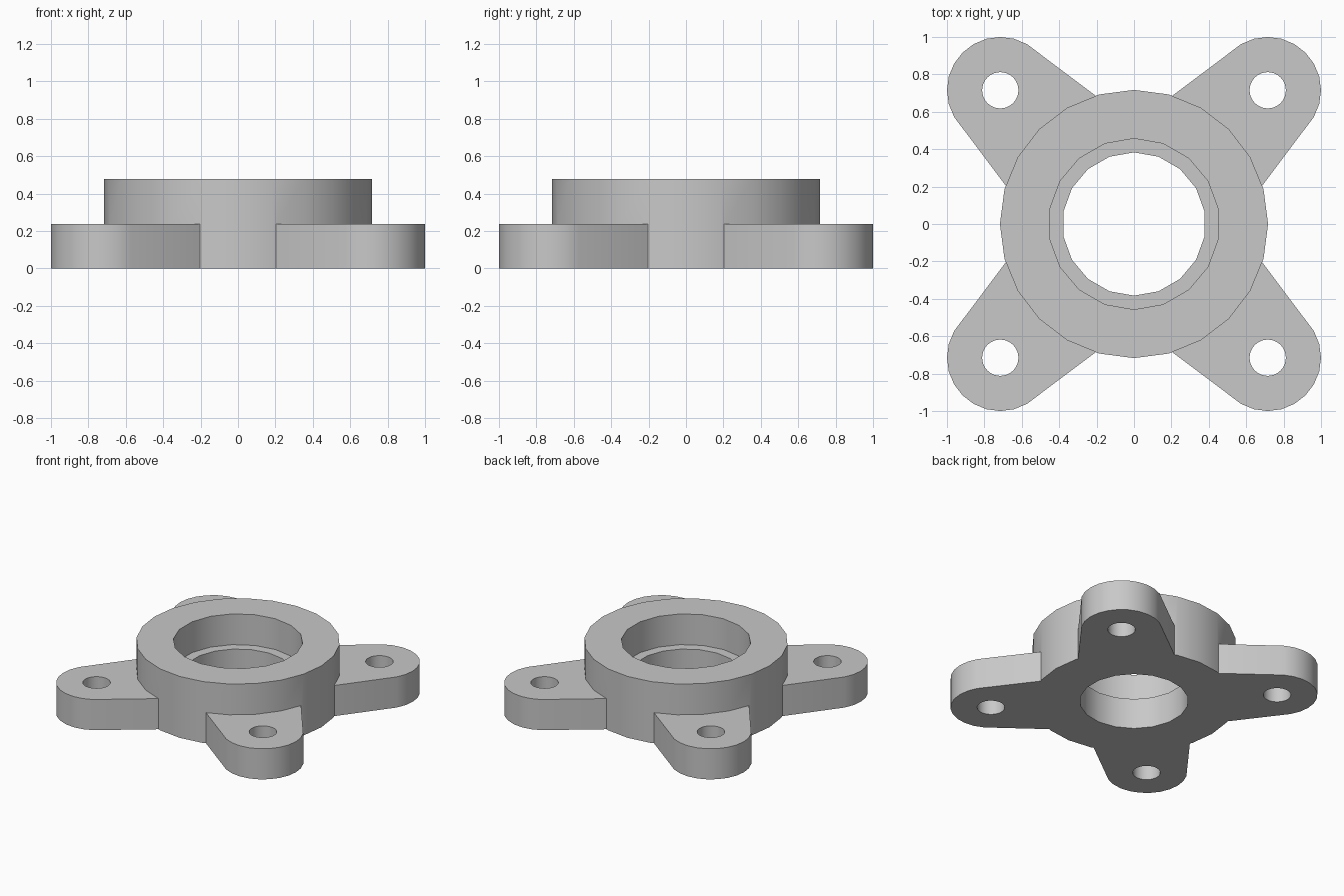
import bpy, bmesh, math
from mathutils import Matrix

if "Cube" in bpy.data.objects:
    bpy.data.objects.remove(bpy.data.objects["Cube"], do_unlink=True)

LUG_TOP, RING_TOP = 0.238, 0.477
LUG_CENTRE = 0.715 * math.sqrt(2)
LUG_RADIUS = 0.285

grey = bpy.data.materials.new("cast_grey")
grey.use_nodes = True
colour = (0.58, 0.58, 0.58, 1)
grey.diffuse_color = colour
grey.node_tree.nodes["Principled BSDF"].inputs["Base Color"].default_value = colour


def circle(radius, sides, x=0):
    """Outline with its first corner at the back (+y)."""
    steps = [math.pi / 2 + math.tau * i / sides for i in range(sides)]
    return [(x + radius * math.cos(a), radius * math.sin(a)) for a in steps]


def prism(name, outline, low, high, turn=0):
    """Extrude a flat outline between two heights, turned about z."""
    bm = bmesh.new()
    face = bm.faces.new([bm.verts.new((x, y, low)) for x, y in outline])
    top = bmesh.ops.extrude_face_region(bm, geom=[face])["geom"]
    bmesh.ops.translate(bm, vec=(0, 0, high - low),
                        verts=[v for v in top if isinstance(v, bmesh.types.BMVert)])
    bmesh.ops.recalc_face_normals(bm, faces=bm.faces)
    bm.transform(Matrix.Rotation(turn, 4, "Z"))
    mesh = bpy.data.meshes.new(name)
    bm.to_mesh(mesh)
    bm.free()
    mesh.materials.append(grey)
    obj = bpy.data.objects.new(name, mesh)
    bpy.context.collection.objects.link(obj)
    return obj


def combine(body, tool, operation):
    """Apply a boolean and drop the tool."""
    tool.hide_render = True
    mod = body.modifiers.new(operation.lower(), "BOOLEAN")
    mod.operation, mod.object, mod.solver = operation, tool, "EXACT"
    bpy.context.view_layer.objects.active = body
    bpy.ops.object.modifier_apply(modifier=mod.name)
    bpy.data.objects.remove(tool, do_unlink=True)


# Raised round body
flange = prism("flange_body", circle(0.717, 24), 0, RING_TOP)

# Four tapered mounting lugs with rounded ends
lug = [(LUG_CENTRE + LUG_RADIUS * math.cos(math.radians(a)),
        LUG_RADIUS * math.sin(math.radians(a))) for a in range(-75, 76, 15)]
lug = [(0.6, -0.344)] + lug + [(0.6, 0.344)]
turns = [math.radians(45 + 90 * i) for i in range(4)]
for turn in turns:
    combine(flange, prism("lug", lug, 0, LUG_TOP, turn), "UNION")

# Bolt holes
for turn in turns:
    hole = circle(0.097, 32, LUG_CENTRE)
    combine(flange, prism("bolt_hole", hole, -0.1, 0.4, turn), "DIFFERENCE")

# Through bore and wider bearing seat
combine(flange, prism("bore", circle(0.383, 18), -0.1, 0.6), "DIFFERENCE")
combine(flange, prism("seat", circle(0.457, 18), LUG_TOP, 0.6), "DIFFERENCE")

# Smooth the round walls, keep the rims crisp
bpy.ops.object.select_all(action="DESELECT")
flange.select_set(True)
bpy.context.view_layer.objects.active = flange
bpy.ops.object.shade_smooth_by_angle(angle=math.radians(30))
